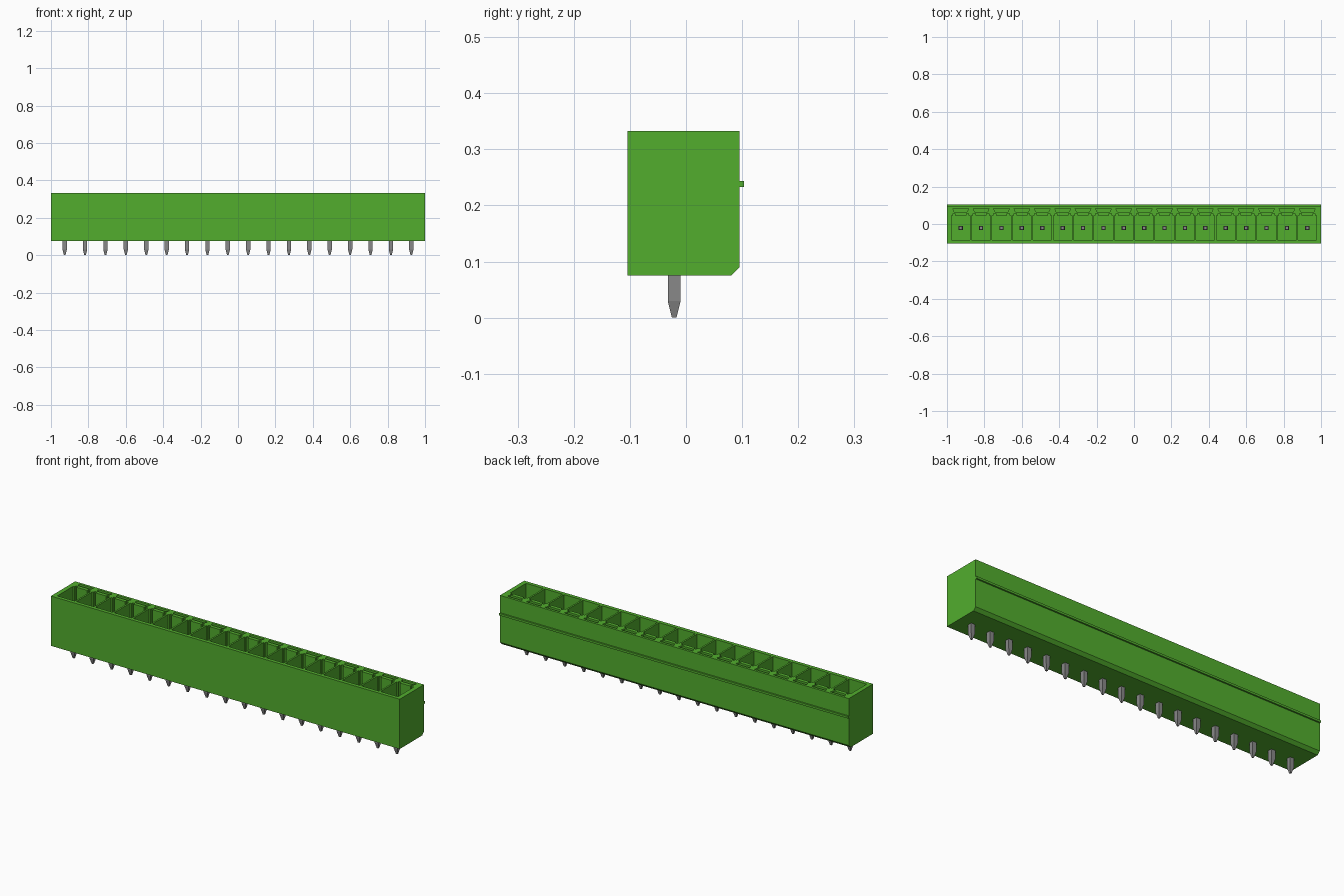
import bpy, bmesh
from mathutils import Matrix

cube = bpy.data.objects.get("Cube")
if cube:
    bpy.data.objects.remove(cube, do_unlink=True)

COUNT = 18
PITCH = 0.109
BASE, TOP, FLOOR = 0.075, 0.333, 0.125
PIN_Y = -0.021
centres = [(i - (COUNT - 1) / 2) * PITCH for i in range(COUNT)]


def material(name, colour):
    m = bpy.data.materials.new(name)
    m.use_nodes = True
    m.diffuse_color = colour
    m.node_tree.nodes["Principled BSDF"].inputs["Base Color"].default_value = colour
    return m


green = material("green plastic", (0.085, 0.42, 0.027, 1))
grey = material("grey metal", (0.25, 0.25, 0.25, 1))


def prism(bm, points, start, end):
    """Extrude a closed 3D outline made by a function of the sweep coordinate."""
    a = [bm.verts.new(p) for p in points(start)]
    b = [bm.verts.new(p) for p in points(end)]
    n = len(a)
    bm.faces.new(a)
    bm.faces.new(b[::-1])
    for i in range(n):
        j = (i + 1) % n
        bm.faces.new((a[i], b[i], b[j], a[j]))


def make(name, bm, mat):
    bmesh.ops.recalc_face_normals(bm, faces=bm.faces)
    mesh = bpy.data.meshes.new(name)
    bm.to_mesh(mesh)
    bm.free()
    mesh.materials.append(mat)
    obj = bpy.data.objects.new(name, mesh)
    bpy.context.collection.objects.link(obj)
    return obj


# Housing block with a chamfered lower back edge
bm = bmesh.new()
side = [(-0.104, BASE), (0.08, BASE), (0.095, 0.09), (0.095, TOP), (-0.104, TOP)]
prism(bm, lambda x: [(x, y, z) for y, z in side], -1, 1)
housing = make("housing", bm, green)

# Cutter: a pocket with two key notches, and a shallow coding slot behind it
half = [(0.05, -0.085), (0.05, 0.045), (0.042, 0.045), (0.042, 0.056),
        (0.03, 0.056), (0.03, 0.045)]
pocket = half + [(-x, y) for x, y in reversed(half)]
slot = [(-0.034, 0.064), (0.034, 0.064), (0.042, 0.082), (-0.042, 0.082)]
bm = bmesh.new()
for c in centres:
    for outline, bottom in ((pocket, FLOOR), (slot, 0.23)):
        prism(bm, lambda z: [(c + x, y, z) for x, y in outline], bottom, TOP + 0.05)
cutter = make("pocket_cutter", bm, green)
cutter.hide_render = True
cutter.hide_viewport = True

cut = housing.modifiers.new("pockets", 'BOOLEAN')
cut.operation = 'DIFFERENCE'
cut.solver = 'EXACT'
cut.object = cutter
graph = bpy.context.evaluated_depsgraph_get()
housing.data = bpy.data.meshes.new_from_object(housing.evaluated_get(graph))
housing.modifiers.clear()
bpy.data.objects.remove(cutter, do_unlink=True)

# Locking rib along the back
bm = bmesh.new()
bmesh.ops.create_cube(bm, size=1, matrix=Matrix.Translation((0, 0.098, 0.238))
                      @ Matrix.Diagonal((2, 0.01, 0.011, 1)))
make("back_rib", bm, green)

# Contact pins, square with tapered ends
levels = [(0, 0.004), (0.03, 0.0115), (0.27, 0.0115), (0.285, 0.008)]
bm = bmesh.new()
for c in centres:
    rings = [[bm.verts.new((c + sx * r, PIN_Y + sy * r, z))
              for sx, sy in ((-1, -1), (1, -1), (1, 1), (-1, 1))] for z, r in levels]
    bm.faces.new(rings[0])
    bm.faces.new(rings[-1])
    for low, high in zip(rings, rings[1:]):
        for i in range(4):
            j = (i + 1) % 4
            bm.faces.new((low[i], low[j], high[j], high[i]))
make("contact_pins", bm, grey)
